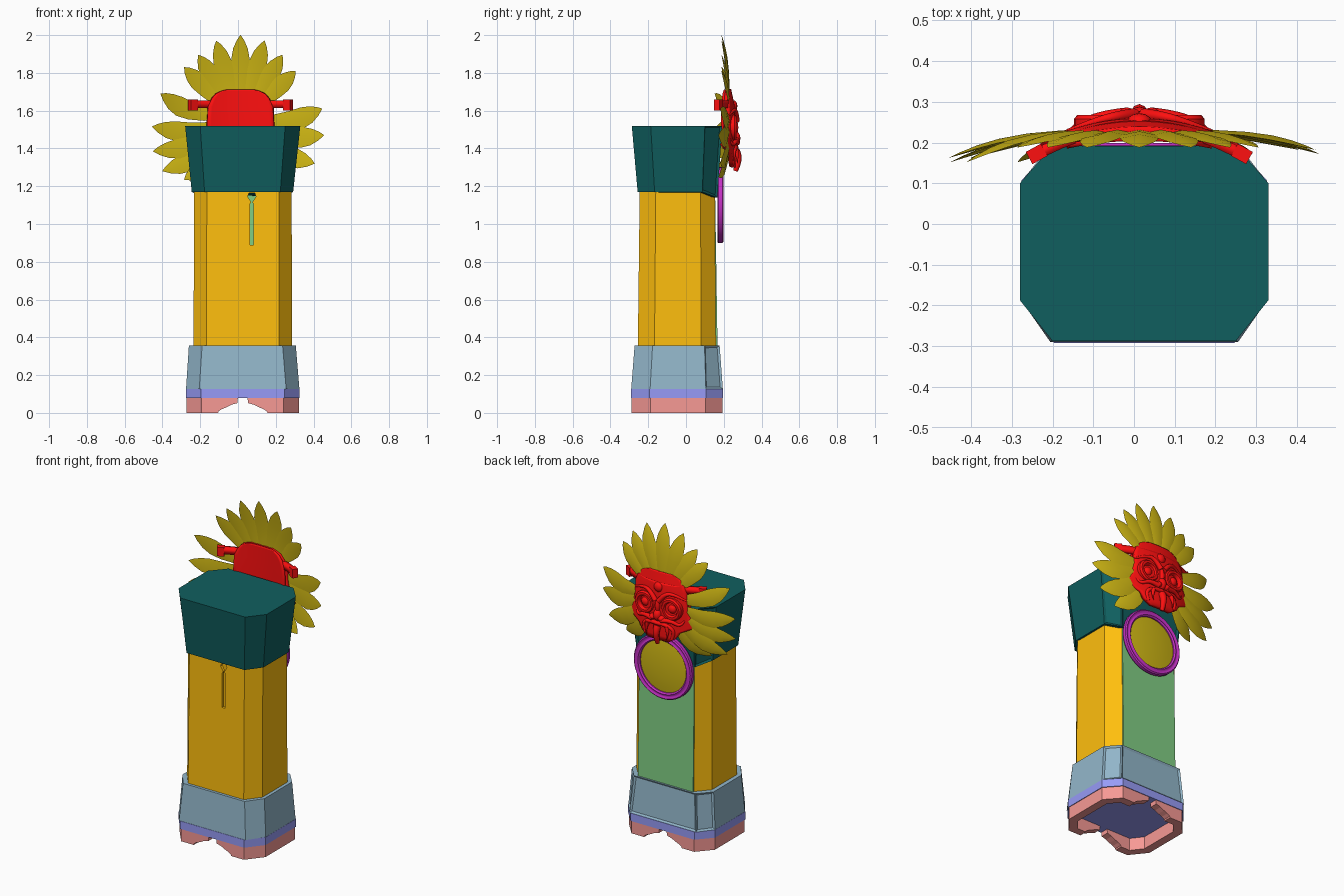
import bpy, bmesh, math
from mathutils import Vector, Matrix

if "Cube" in bpy.data.objects:
    bpy.data.objects.remove(bpy.data.objects["Cube"])

CX = 0.013   # mask centre line
BX = 0.025   # pillar centre line

COLORS = dict(teal=(.005, .114, .114), gold=(1, .52, .004), slate=(.29, .47, .59), violet=(.31, .33, .93),
              pink=(.93, .32, .30), red=(1, .005, .005), olive=(.62, .47, .007), purple=(.55, .03, .55),
              green=(.22, .62, .23))
MATS = {}
for name, rgb in COLORS.items():
    MATS[name] = bpy.data.materials.new(name)
    MATS[name].diffuse_color = (*rgb, 1)


def add(name, bm, mat, smooth=None):
    me = bpy.data.meshes.new(name)
    bm.to_mesh(me)
    bm.free()
    ob = bpy.data.objects.new(name, me)
    bpy.context.collection.objects.link(ob)
    if mat:
        me.materials.append(MATS[mat])
    activate(ob)
    if smooth:
        bpy.ops.object.shade_smooth_by_angle(angle=math.radians(smooth))
    return ob


def activate(ob):
    bpy.ops.object.select_all(action='DESELECT')
    ob.select_set(True)
    bpy.context.view_layer.objects.active = ob


def modify(ob, kind, **props):
    activate(ob)
    m = ob.modifiers.new(kind.lower(), kind)
    for k, v in props.items():
        setattr(m, k, v)
    bpy.ops.object.modifier_apply(modifier=m.name)


def octagon(x0, x1, y0, y1, c, d, e, z, back_z=None):
    """Chamfered rectangle: c = chamfer in x, d / e = chamfer in y at front / back."""
    bz = z if back_z is None else back_z
    return [(x0 + c, y0, z), (x1 - c, y0, z), (x1, y0 + d, z), (x1, y1 - e, z),
            (x1 - c, y1, bz), (x0 + c, y1, bz), (x0, y1 - e, z), (x0, y0 + d, z)]


def loft(rings, caps=True, skip=(), panels=()):
    bm = bmesh.new()
    vs = [[bm.verts.new(p) for p in r] for r in rings]
    n = len(rings[0])
    inset = []
    for a, b in zip(vs, vs[1:]):
        for i in range(n):
            if i in skip:
                continue
            j = (i + 1) % n
            f = bm.faces.new((a[i], a[j], b[j], b[i]))
            if i in panels:
                inset.append(f)
    if caps:
        bm.faces.new(vs[0][::-1])
        bm.faces.new(vs[-1])
    if inset:
        bm.normal_update()
        bmesh.ops.inset_individual(bm, faces=inset, thickness=.016, depth=-.008)
    return bm


def cut(ob, outline, y0, y1):
    """Cut an x-z outline through ob along y."""
    bm = loft([[(x, y, z) for x, z in outline] for y in (y0, y1)])
    bmesh.ops.recalc_face_normals(bm, faces=bm.faces)
    c = add('cutter', bm, None)
    c.hide_render = True
    modify(ob, 'BOOLEAN', object=c, operation='DIFFERENCE', solver='EXACT')
    bpy.data.objects.remove(c)


# --- Pillar: feet, band, plinth, body, door, head block ---
feet = add('feet', loft([octagon(-.272, .322, -.288, .193, .08, .1, .09, z) for z in (0, .078)], caps=False), 'pink')
modify(feet, 'SOLIDIFY', thickness=.055, offset=-1)
arch = [(.133, -.01), (.128, .008), (.11, .02), (.085, .03), (.06, .043), (.028, .052), (.025, .09)]
cut(feet, [(BX - x, z) for x, z in arch] + [(BX + x, z) for x, z in arch[::-1]], -.4, .4)
add('base_band', loft([octagon(-.276, .326, -.292, .197, .08, .1, .09, z) for z in (.078, .127)]), 'violet')
add('plinth', loft([octagon(-.275, .325, -.29, .195, .07, .1, .09, .127),
                    octagon(-.26, .306, -.272, .178, .07, .095, .08, .357)], panels=(3, 4, 5)), 'slate')
body = add('body', loft([octagon(-.235, .286, -.255, .158, .068, .088, .078, .34),
                         octagon(-.233, .284, -.245, .152, .068, .085, .075, 1.18)], caps=False, skip=(4,)), 'gold')
modify(body, 'SOLIDIFY', thickness=.02, offset=-1)
cut(body, [(.063, .89), (.083, .89), (.083, 1.105), (.076, 1.115), (.095, 1.145), (.088, 1.165),
           (.058, 1.165), (.051, 1.145), (.07, 1.115), (.063, 1.105)], -.35, -.1)
add('door', loft([[(-.166, .135, z), (.216, .135, z), (.216, y, z), (-.166, y, z)]
                  for z, y in ((.35, .167), (1.18, .154))]), 'green')
add('head_block', loft([octagon(-.245, .292, -.256, .166, .068, .09, .08, 1.17, 1.14),
                        octagon(-.28, .33, -.287, .192, .08, .1, .092, 1.52)], panels=(3, 4, 5)), 'teal')


# --- Round shield, turned about the y axis ---
def lathe(name, prof, centre, mat, n=48, closed=False):
    bm = bmesh.new()
    rings = [[bm.verts.new((centre[0] + r * math.cos(2 * math.pi * i / n), centre[1] + y,
                            centre[2] + r * math.sin(2 * math.pi * i / n))) for i in range(n)] for r, y in prof]
    pairs = list(zip(rings, rings[1:])) + ([(rings[-1], rings[0])] if closed else [])
    for a, b in pairs:
        for i in range(n):
            bm.faces.new((a[i], a[(i + 1) % n], b[(i + 1) % n], b[i]))
    if not closed:
        bm.faces.new(rings[0])
        bm.faces.new(rings[-1])
    bmesh.ops.recalc_face_normals(bm, faces=bm.faces)
    return add(name, bm, mat, 35)


lathe('shield_rim', [(.16, -.017), (.196, -.017), (.201, -.01), (.201, .01), (.194, .016), (.184, .01),
                     (.177, .01), (.168, .016), (.16, .008)], (BX, .183, 1.1), 'purple', closed=True)
lathe('shield_face', [(.166, -.012), (.166, 0), (.12, .006), (.06, .01), (.01, .011)], (BX, .183, 1.1), 'olive')


# --- Feather crown ---
def feather(i, tip, bow, half, tip_y):
    centre = Vector((CX, 1.53))
    tip = Vector(tip)
    d = (tip - centre).normalized()
    root = centre + d * .12
    side = Vector((-d.y, d.x))
    rings = []
    for t, w in ((0, .45), (.2, .65), (.45, .9), (.65, 1), (.8, .8), (.92, .42), (1, .02)):
        p = root.lerp(tip, t) + side * bow * 4 * t * (1 - t)
        y = .226 + (tip_y - .226) * t * t
        a, b = p - side * half * w, p + side * half * w
        h = .010 * w
        rings.append([(a.x, y, a.y), (p.x, y + h, p.y), (b.x, y, b.y), (p.x, y - h * .4, p.y)])
    bm = loft(rings)
    bmesh.ops.recalc_face_normals(bm, faces=bm.faces)
    add(f'feather_{i}', bm, 'olive', 40)


top_tips = [(.013, 2.0), (-.115, 1.97), (.14, 1.97), (-.21, 1.895), (.235, 1.895), (-.285, 1.83), (.305, 1.81)]
left_tips = [(-.41, 1.69), (-.455, 1.515), (-.45, 1.385), (-.40, 1.28), (-.285, 1.235)]
right_tips = [(.445, 1.61), (.455, 1.47), (.405, 1.32), (.29, 1.25)]
for i, t in enumerate(top_tips):
    feather(i, t, 0, .048, .188)
for i, t in enumerate(left_tips):
    feather(10 + i, t, .03, .052, .152 + .01 * (i % 2))
for i, t in enumerate(right_tips):
    feather(20 + i, t, -.03, .055, .182 - .01 * (i % 2))


# --- Mask: curved plates and headband ---
def plate(name, rows, thick, k, cols=16):
    """Rows of (z, half width, centre y), bowed back towards the sides."""
    bm = bmesh.new()
    grid = []
    for z, w, y in rows:
        us = [w * (2 * c / cols - 1) for c in range(cols + 1)]
        grid.append([bm.verts.new((CX + u, y - k * u * u, z)) for u in us])
    for a, b in zip(grid, grid[1:]):
        for c in range(cols):
            bm.faces.new((a[c], a[c + 1], b[c + 1], b[c]))
    ob = add(name, bm, 'red', 40)
    modify(ob, 'SOLIDIFY', thickness=thick, offset=0)
    return ob


dome = [(1.712, .07), (1.705, .1), (1.69, .13), (1.665, .152), (1.62, .172), (1.52, .178)]
plate('mask_face', [(z, w, .226 + .022 * min(1, (1.712 - z) / .1)) for z, w in dome]
      + [(1.46, .2, .25), (1.42, .24, .25), (1.40, .2, .25), (1.37, .14, .25), (1.33, .115, .25),
         (1.30, .07, .248)], .026, 1.0)
plate('mask_back', [(z, w, .21) for z, w in dome] + [(1.4, .15, .212)], .012, .6)
plate('headband', [(1.655, .262, .24), (1.615, .262, .24)], .028, 1.1)


def ball(name, loc, scale, seg=16):
    bm = bmesh.new()
    bmesh.ops.create_uvsphere(bm, u_segments=seg, v_segments=seg // 2 + 2, radius=1,
                              matrix=Matrix.Translation((CX + loc[0], loc[1], loc[2])) @ Matrix.Diagonal((*scale, 1)))
    add(name, bm, 'red', 60)


def tube(name, pts, r, tip=.35):
    cu = bpy.data.curves.new(name, 'CURVE')
    cu.dimensions = '3D'
    cu.bevel_depth, cu.bevel_resolution, cu.use_fill_caps, cu.resolution_u = r, 2, True, 6
    sp = cu.splines.new('NURBS')
    sp.points.add(len(pts) - 1)
    sp.use_endpoint_u, sp.order_u = True, 3
    for i, (p, (x, y, z)) in enumerate(zip(sp.points, pts)):
        p.co = (CX + x, y, z, 1)
        p.radius = 1 + (tip - 1) * i / (len(pts) - 1)
    ob = bpy.data.objects.new(name, cu)
    bpy.context.collection.objects.link(ob)
    cu.materials.append(MATS['red'])
    activate(ob)
    bpy.ops.object.convert(target='MESH')


# Paired features: ear plugs, eyes, brows, cheeks, nostrils, fangs
for s, n in ((-1, 'left'), (1, 'right')):
    bm = bmesh.new()
    bmesh.ops.create_cube(bm, size=1, matrix=Matrix.Translation((CX + s * .252, .172, 1.63))
                          @ Matrix.Rotation(-s * .5, 4, 'Z') @ Matrix.Diagonal((.042, .034, .056, 1)))
    add(f'ear_plug_{n}', bm, 'red')
    lathe(f'eye_ring_{n}', [(.036, -.02), (.068, -.02), (.068, .012), (.06, .022), (.046, .022), (.036, .004)],
          (CX + s * .092, .246, 1.51), 'red', 24, True)
    ball(f'eye_{n}', (s * .092, .245, 1.51), (.028, .022, .028))
    tube(f'brow_{n}', [(s * .012, .268, 1.545), (s * .05, .266, 1.6), (s * .11, .252, 1.605), (s * .175, .228, 1.575)], .016)
    tube(f'cheek_{n}', [(s * .03, .27, 1.43), (s * .09, .267, 1.445), (s * .15, .245, 1.41), (s * .165, .232, 1.45)], .016)
    ball(f'nostril_{n}', (s * .03, .264, 1.44), (.022, .022, .018))
    tube(f'fang_{n}', [(s * .065, .265, 1.395), (s * .08, .272, 1.36), (s * .068, .272, 1.32)], .014, .1)
    tube(f'lip_{n}', [(0, .266, 1.405), (s * .06, .264, 1.41), (s * .115, .248, 1.37), (s * .09, .25, 1.32)], .013, .8)

# Centre features: nose, tongue, forehead crest
ball('nose', (0, .26, 1.455), (.026, .028, .036))
ball('nose_bridge', (0, .255, 1.51), (.016, .022, .05))
tube('tongue', [(0, .262, 1.385), (0, .278, 1.36), (0, .272, 1.31), (0, .262, 1.28)], .024, .5)
ball('crest', (0, .252, 1.625), (.03, .02, .03), 12)

for m in bpy.data.materials:
    if m.users and not m.is_grease_pencil:
        m.use_nodes = True
        m.node_tree.nodes["Principled BSDF"].inputs["Base Color"].default_value = m.diffuse_color
